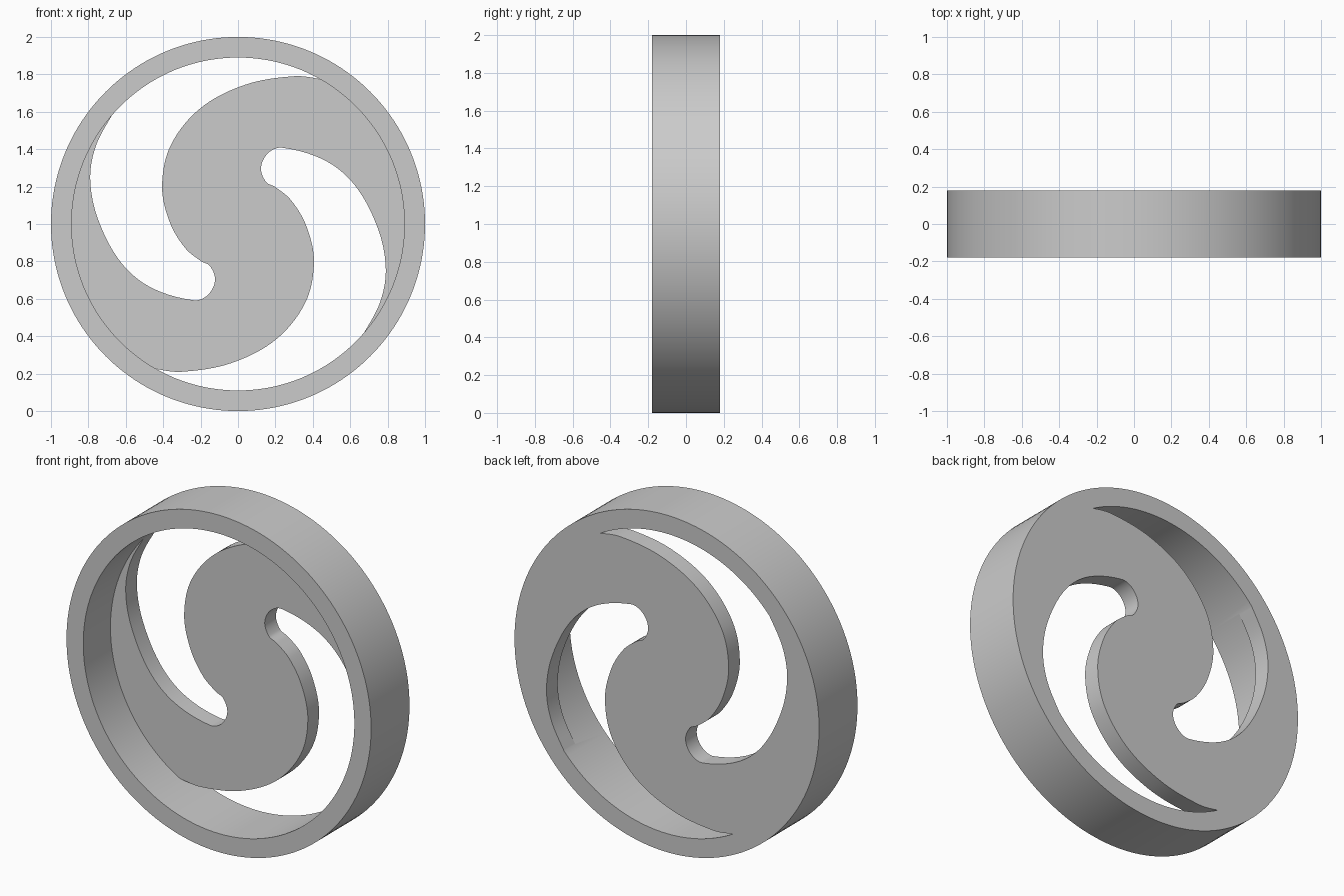
import bpy, bmesh, math
from mathutils import Vector
from mathutils.geometry import interpolate_bezier

if "Cube" in bpy.data.objects:
    bpy.data.objects.remove(bpy.data.objects["Cube"])

OUTER, INNER, EMBED = 1.0, 0.89, 0.94
FRONT, BACK, PLATE_FRONT = -0.18, 0.18, 0.075

grey = bpy.data.materials.new("plain grey")
grey.use_nodes = True
colour = (0.6, 0.6, 0.6, 1)
grey.diffuse_color = colour
grey.node_tree.nodes["Principled BSDF"].inputs["Base Color"].default_value = colour


def make_object(name, bm):
    bmesh.ops.recalc_face_normals(bm, faces=bm.faces)
    mesh = bpy.data.meshes.new(name)
    bm.to_mesh(mesh)
    bm.free()
    mesh.materials.append(grey)
    obj = bpy.data.objects.new(name, mesh)
    bpy.context.collection.objects.link(obj)
    return obj


def smooth_path(points, steps=10):
    """Smooth curve through the points, with handles scaled to each span."""
    pts = [Vector((x, z, 0)) for x, z in points]
    last = len(pts) - 1
    tangents = [(pts[min(i + 1, last)] - pts[max(i - 1, 0)]).normalized()
                for i in range(last + 1)]
    path = []
    for i in range(last):
        reach = (pts[i + 1] - pts[i]).length / 3
        path += interpolate_bezier(pts[i], pts[i] + tangents[i] * reach,
                                   pts[i + 1] - tangents[i + 1] * reach,
                                   pts[i + 1], steps)[:-1]
    return path + [pts[-1]]


# Rim: a rectangle spun about the y axis
bm = bmesh.new()
corners = [bm.verts.new((r, y, 1)) for r, y in
           ((INNER, FRONT), (OUTER, FRONT), (OUTER, BACK), (INNER, BACK))]
section = [bm.edges.new((corners[i], corners[(i + 1) % 4])) for i in range(4)]
bmesh.ops.spin(bm, geom=corners + section, cent=(0, 0, 1), axis=(0, 1, 0),
               angle=math.tau, steps=160, use_merge=True)
bmesh.ops.remove_doubles(bm, verts=bm.verts, dist=0.0005)
wheel = make_object("wheel_rim", bm)

# Edge of one curved slot, from rim, round the blunt end, back to rim
slot = smooth_path([
    (-0.59, 0.72), (-0.62, 0.67), (-0.668, 0.592), (-0.76, 0.417),
    (-0.79, 0.24), (-0.75, 0.03), (-0.63, -0.2), (-0.47, -0.337),
    (-0.235, -0.408), (-0.16, -0.378), (-0.123, -0.3), (-0.15, -0.225),
    (-0.2, -0.197), (-0.283, -0.128), (-0.365, 0.01), (-0.406, 0.2),
    (-0.36, 0.42), (-0.2, 0.62), (0.04, 0.745), (0.3, 0.79),
    (0.438, 0.775), (0.54, 0.745), (0.6, 0.715)])

# Half the plate outline: slot edge plus an arc buried in the rim
start = math.atan2(slot[-1].y, slot[-1].x)
end = math.atan2(-slot[0].y, -slot[0].x)
arc = [Vector((EMBED * math.cos(a), EMBED * math.sin(a), 0))
       for a in (start + (end - start) * i / 40 for i in range(41))]
half = slot + arc

# Plate: the half outline repeated by a half turn, then extruded
bm = bmesh.new()
outline = [bm.verts.new((s * p.x, PLATE_FRONT, 1 + s * p.y))
           for s in (1, -1) for p in half]
face = bm.faces.new(outline)
made = bmesh.ops.extrude_face_region(bm, geom=[face])["geom"]
bmesh.ops.translate(bm, vec=(0, BACK - PLATE_FRONT, 0),
                    verts=[v for v in made if isinstance(v, bmesh.types.BMVert)])
bmesh.ops.remove_doubles(bm, verts=bm.verts, dist=0.0005)
plate = make_object("swirl_plate", bm)

# Fuse plate and rim into one body
union = wheel.modifiers.new("fuse plate", "BOOLEAN")
union.operation = "UNION"
union.solver = "EXACT"
union.object = plate
bpy.ops.object.select_all(action="DESELECT")
wheel.select_set(True)
bpy.context.view_layer.objects.active = wheel
bpy.ops.object.modifier_apply(modifier=union.name)
bpy.data.objects.remove(plate)
wheel.name = "slotted_wheel"
bpy.ops.object.shade_smooth_by_angle(angle=math.radians(30))
